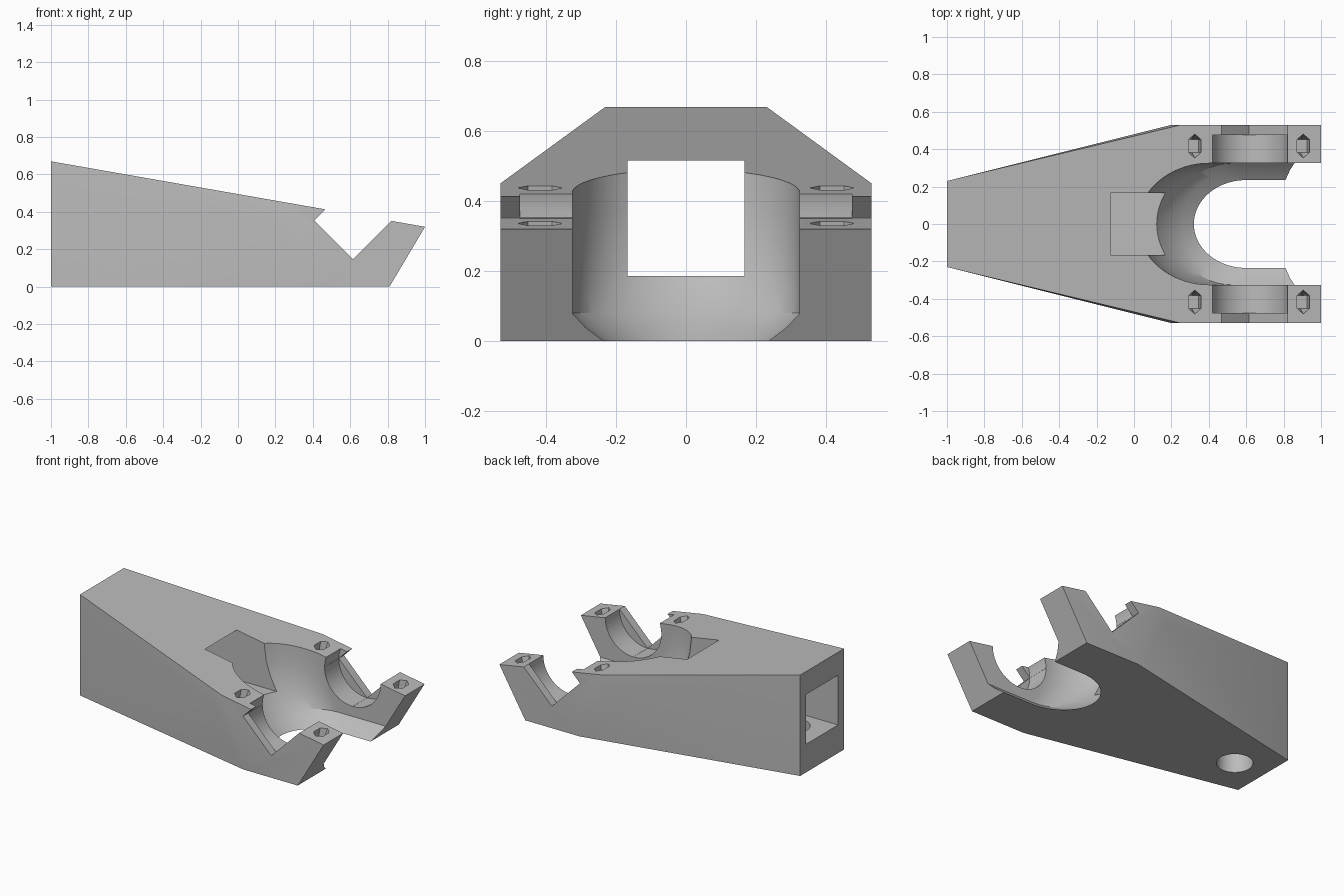
import bpy, bmesh, math
from mathutils import Matrix, Vector

old = bpy.data.objects.get("Cube")
if old:
    bpy.data.objects.remove(old, do_unlink=True)

grey = bpy.data.materials.new("light_grey")
grey.use_nodes = True
colour = (0.5, 0.5, 0.5, 1)
grey.diffuse_color = colour
grey.node_tree.nodes["Principled BSDF"].inputs["Base Color"].default_value = colour

SLOPE = 0.175
AXLE = Vector((0.615, 0, 0.353))


def top_z(x):
    return 0.67 - SLOPE * (x + 1)


def make(name, bm):
    bmesh.ops.recalc_face_normals(bm, faces=bm.faces)
    mesh = bpy.data.meshes.new(name)
    bm.to_mesh(mesh)
    bm.free()
    mesh.materials.append(grey)
    obj = bpy.data.objects.new(name, mesh)
    bpy.context.collection.objects.link(obj)
    return obj


def loft(name, rings):
    """Closed solid skinned through rings of equal length."""
    bm = bmesh.new()
    rows = [[bm.verts.new(p) for p in ring] for ring in rings]
    n = len(rows[0])
    for a, b in zip(rows, rows[1:]):
        for i in range(n):
            j = (i + 1) % n
            bm.faces.new((a[i], a[j], b[j], b[i]))
    bm.faces.new(rows[0])
    bm.faces.new(rows[-1])
    return make(name, bm)


def box(name, lo, hi):
    ring = [(lo[1], lo[2]), (hi[1], lo[2]), (hi[1], hi[2]), (lo[1], hi[2])]
    return loft(name, [[(x, y, z) for y, z in ring] for x in (lo[0], hi[0])])


def round_y(name, sides, radius, y0, y1):
    """Prism around the axle line."""
    pts = [(radius * math.cos(math.tau * i / sides), radius * math.sin(math.tau * i / sides))
           for i in range(sides)]
    return loft(name, [[(AXLE.x + u, y, AXLE.z + v) for u, v in pts] for y in (y0, y1)])


# Tapered body: hull of the narrow rear plate and the two wide cheeks
cheek = [(0.25, top_z(0.25)), (0.2, 0.357), (0.41, 0), (0.81, 0), (1, top_z(1))]
bm = bmesh.new()
for s in (-1, 1):
    for z in (0, top_z(-1)):
        bm.verts.new((-1, s * 0.23, z))
    for x, z in cheek:
        bm.verts.new((x, s * 0.53, z))
bmesh.ops.convex_hull(bm, input=bm.verts)
bmesh.ops.dissolve_limit(bm, angle_limit=0.01, verts=bm.verts, edges=bm.edges)
body = make("bracket_body", bm)

# Wheel well: rounded pocket open to the front end, narrowing underneath
# Each level: height, apex x, centre x, half width
levels = [(-0.05, 0.38, 0.63, 0.17), (0, 0.32, 0.6, 0.235), (0.04, 0.26, 0.56, 0.288),
          (0.08, 0.212, 0.52, 0.325), (0.14, 0.155, 0.48, 0.325), (0.2, 0.112, 0.45, 0.325),
          (0.28, 0.07, 0.42, 0.325), (0.37, 0.038, 0.405, 0.325), (0.49, 0.02, 0.4, 0.325),
          (0.8, 0.02, 0.4, 0.325)]
rings = []
for z, apex, cx, half in levels:
    arc = [math.pi * (0.5 + i / 36) for i in range(37)]
    ring = [(cx + (cx - apex) * math.cos(a), half * math.sin(a), z) for a in arc]
    rings.append(ring + [(1.3, -half, z), (1.3, half, z)])
cutters = [loft("well_cutter", rings)]

# Square tunnel from the rear
cutters.append(box("tunnel_cutter", (-1.2, -0.167, 0.187), (0.45, 0.167, 0.517)))

# Diamond axle notch and round bearing seats
cutters.append(round_y("notch_cutter", 4, 0.207, -0.8, 0.8))
for s in (-1, 1):
    cutters.append(round_y("seat_cutter", 48, 0.2065, s * 0.3, s * 0.475))

# Drain hole in the rear floor
circle = [(-0.78 + 0.109 * math.cos(math.tau * i / 32), 0.109 * math.sin(math.tau * i / 32))
          for i in range(32)]
cutters.append(loft("floor_hole_cutter", [[(x, y, z) for x, y in circle] for z in (-0.1, 0.25)]))

# Pointed screw pockets, square to the sloping top
hexagon = [(0.034, -0.034), (0.034, 0.034), (0, 0.064), (-0.034, 0.034), (-0.034, -0.034), (0, -0.064)]
tilt = Matrix.Rotation(math.atan(SLOPE), 4, 'Y')
for x in (0.325, 0.905):
    for s in (-1, 1):
        place = Matrix.Translation((x, s * 0.417, top_z(x))) @ tilt
        pocket = [[place @ Vector((u, max(-lim, min(lim, v)), z)) for u, v in hexagon]
                  for z, lim in ((0.05, 1), (0, 1), (-0.08, 0.036))]
        cutters.append(loft("pocket_cutter", pocket))

# Apply the cuts and drop the cutters
for c in cutters:
    c.hide_render = True
    m = body.modifiers.new(c.name, 'BOOLEAN')
    m.operation = 'DIFFERENCE'
    m.solver = 'EXACT'
    m.object = c
bpy.context.view_layer.update()
result = bpy.data.meshes.new_from_object(body.evaluated_get(bpy.context.evaluated_depsgraph_get()))
body.modifiers.clear()
body.data = result
for c in cutters:
    bpy.data.objects.remove(c, do_unlink=True)
result.materials.clear()
result.materials.append(grey)
for p in result.polygons:
    p.material_index = 0

bpy.ops.object.select_all(action='DESELECT')
body.select_set(True)
bpy.context.view_layer.objects.active = body
bpy.ops.object.shade_smooth_by_angle(angle=math.radians(25))
